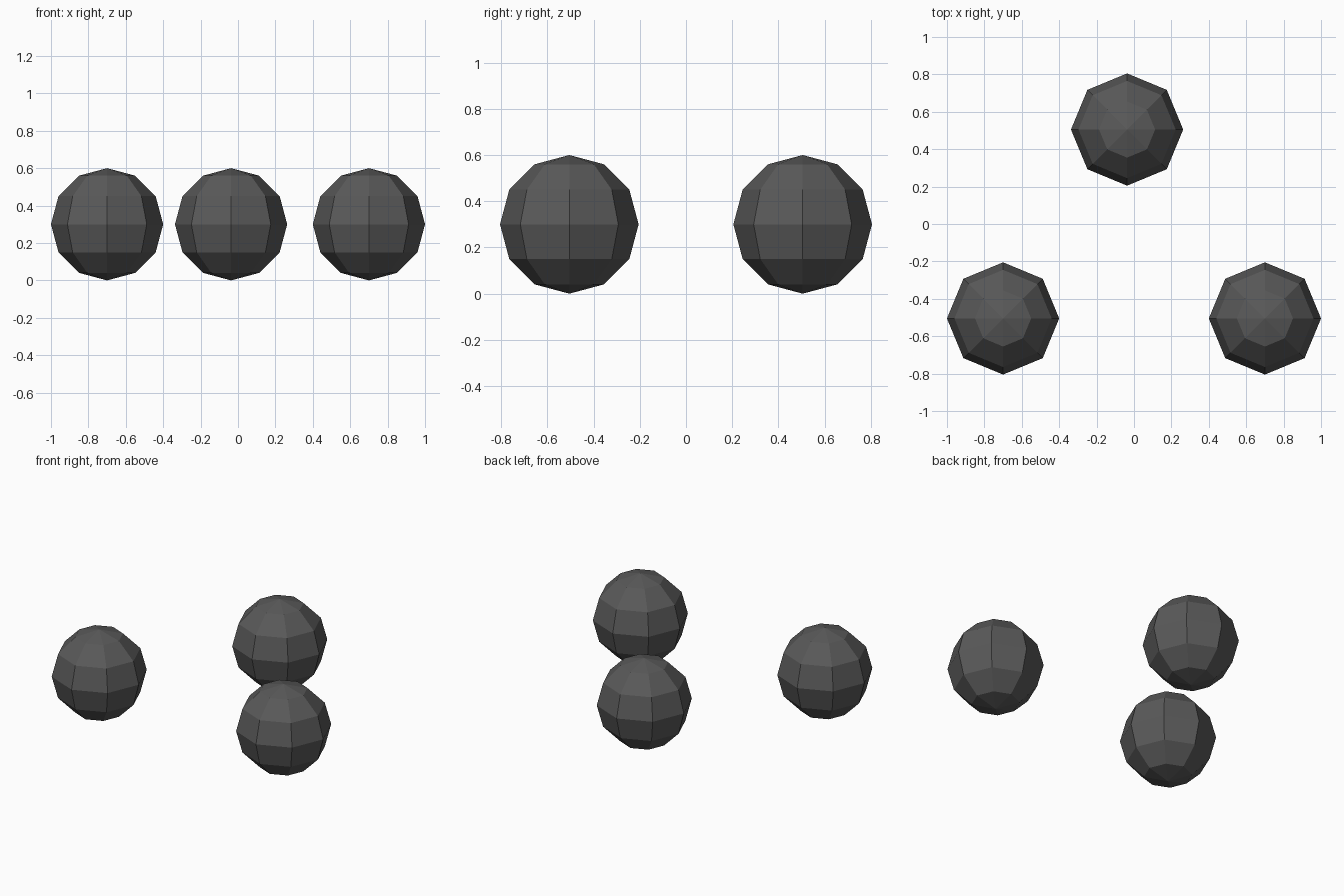
import bpy

cube = bpy.data.objects.get("Cube")
if cube:
    bpy.data.objects.remove(cube, do_unlink=True)

# Single dark grey material
grey = bpy.data.materials.new("dark_grey")
grey.use_nodes = True
colour = (0.1, 0.1, 0.1, 1)
grey.diffuse_color = colour
grey.node_tree.nodes["Principled BSDF"].inputs["Base Color"].default_value = colour

RADIUS = 0.3


def add_ball(name, x, y):
    """Flat-shaded low-poly ball resting on the ground."""
    bpy.ops.mesh.primitive_uv_sphere_add(
        segments=8, ring_count=6, radius=RADIUS, location=(x, y, RADIUS))
    ball = bpy.context.object
    ball.name = name
    ball.data.materials.append(grey)
    bpy.ops.object.shade_flat()


# Three balls in a triangle
add_ball("front_right_ball", -0.7, -0.505)
add_ball("front_left_ball", 0.7, -0.505)
add_ball("back_ball", -0.037, 0.505)
